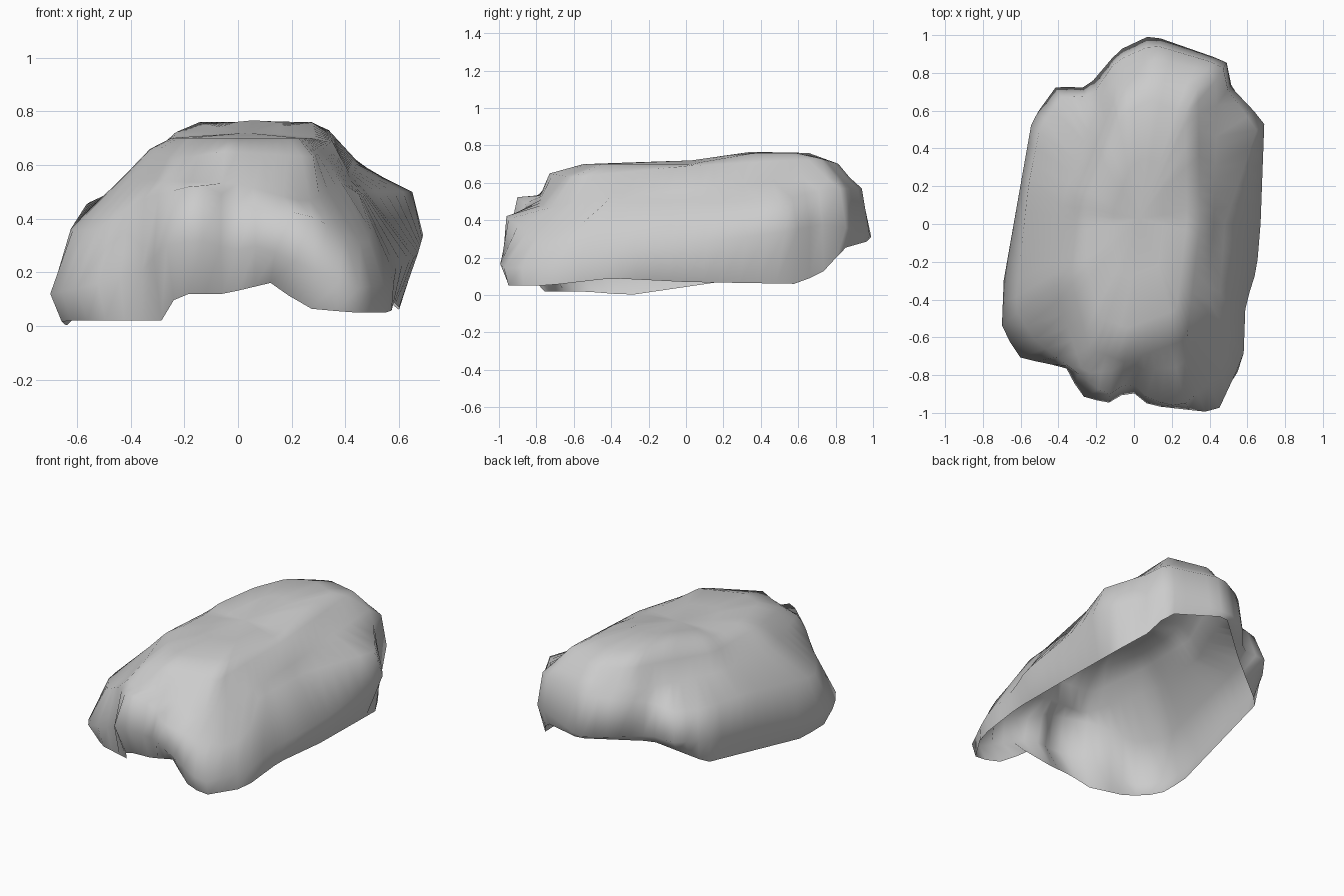
import bpy, bmesh, math

COLUMNS = 64


def bearing(p):
    # Angle around the vertical axis, with the long direction squeezed
    return math.atan2(p[1] * 0.7, p[0]) % math.tau


def resample(contour):
    """Turn a short closed contour into COLUMNS evenly spread points."""
    pts = sorted(contour, key=bearing)
    angles = [bearing(p) for p in pts]
    pts = [pts[-1]] + pts + [pts[0]]
    angles = [angles[-1] - math.tau] + angles + [angles[0] + math.tau]
    ring = []
    for i in range(COLUMNS):
        a = math.tau * i / COLUMNS
        k = next(j for j in range(len(pts) - 1) if angles[j] <= a <= angles[j + 1])
        t = (a - angles[k]) / max(angles[k + 1] - angles[k], 1e-6)
        ring.append(tuple(u + (v - u) * t for u, v in zip(pts[k], pts[k + 1])))
    return ring


# Hanging hem: low at the front feet and sides, raised at the back
hem = [(.60, 0, .07), (.60, .60, .06), (.50, .76, .14), (.44, .84, .25),
       (.10, .98, .29), (-.24, .69, .25), (-.52, .52, .12), (-.64, -.30, .0),
       (-.66, -.55, .02), (-.52, -.69, .02), (-.27, -.76, .02),
       (-.23, -.85, .12), (-.05, -.84, .12), (.16, -.86, .17),
       (.21, -.90, .07), (.43, -.97, .05), (.57, -.75, .05), (.58, -.40, .09)]

# Widest line of the flanks, feet and tail
belly = [(.67, 0, .27), (.69, .54, .34), (.50, .74, .38), (.49, .86, .36),
         (.09, 1.0, .31), (-.08, .92, .32), (-.25, .72, .30), (-.41, .73, .30),
         (-.54, .55, .28), (-.69, -.30, .12), (-.70, -.56, .12),
         (-.60, -.71, .14), (-.36, -.76, .20), (-.28, -.91, .30),
         (-.14, -.95, .32), (-.02, -.88, .28), (.08, -.96, .30),
         (.25, -.98, .22), (.44, -1.0, .14), (.58, -.70, .16),
         (.59, -.43, .22), (.65, -.24, .25)]

# Shoulder line over the feet, nose bulges and tail
shoulder = [(.48, 0, .50), (.65, .50, .50), (.49, .72, .56), (.47, .84, .57),
            (.10, .95, .57), (-.10, .86, .55), (-.22, .68, .50),
            (-.38, .67, .47), (-.50, .50, .47), (-.56, .20, .46),
            (-.63, -.45, .35), (-.53, -.61, .36), (-.34, -.76, .48),
            (-.14, -.91, .53), (-.02, -.83, .47), (.08, -.93, .43),
            (.25, -.97, .42), (.48, -.77, .30), (.50, -.60, .34),
            (.45, -.45, .49)]

# Ledge at the foot of the raised roof
ledge = [(.42, 0, .56), (.44, .60, .62), (.43, .80, .62), (.10, .88, .63),
         (-.16, .70, .58), (-.37, .15, .54), (-.43, -.30, .56),
         (-.27, -.79, .54), (0, -.77, .53), (.25, -.76, .46), (.39, -.50, .52)]

# Upper roof edge
roof = [(.35, 0, .69), (.34, .72, .73), (.10, .82, .70), (-.08, .72, .70),
        (-.31, .15, .65), (-.33, -.30, .66), (-.24, -.66, .62),
        (-.05, -.73, .65), (.28, -.61, .63)]

rings = [resample(c) for c in (hem, belly, shoulder, ledge, roof)]

# Gently crowned roof, rising toward the back
for scale, height in ((.78, .70), (.4, .71)):
    rings.append([(.03 + (x - .03) * scale, y * scale + .02,
                   height + .06 * min(max(y * scale / .35, 0), 1))
                  for x, y, z in rings[4]])

# Open-bottomed draped shell
bm = bmesh.new()
loops = [[bm.verts.new(p) for p in ring] for ring in rings]
for low, high in zip(loops, loops[1:]):
    for i in range(COLUMNS):
        j = (i + 1) % COLUMNS
        bm.faces.new((low[i], low[j], high[j], high[i]))
peak = bm.verts.new((.03, .03, .72))
for i in range(COLUMNS):
    bm.faces.new((loops[-1][i], loops[-1][(i + 1) % COLUMNS], peak))
for face in bm.faces:
    face.smooth = True

mesh = bpy.data.meshes.new("draped_shell")
bm.to_mesh(mesh)
bm.free()
shell = bpy.data.objects.new("draped_shell", mesh)
bpy.context.collection.objects.link(shell)
